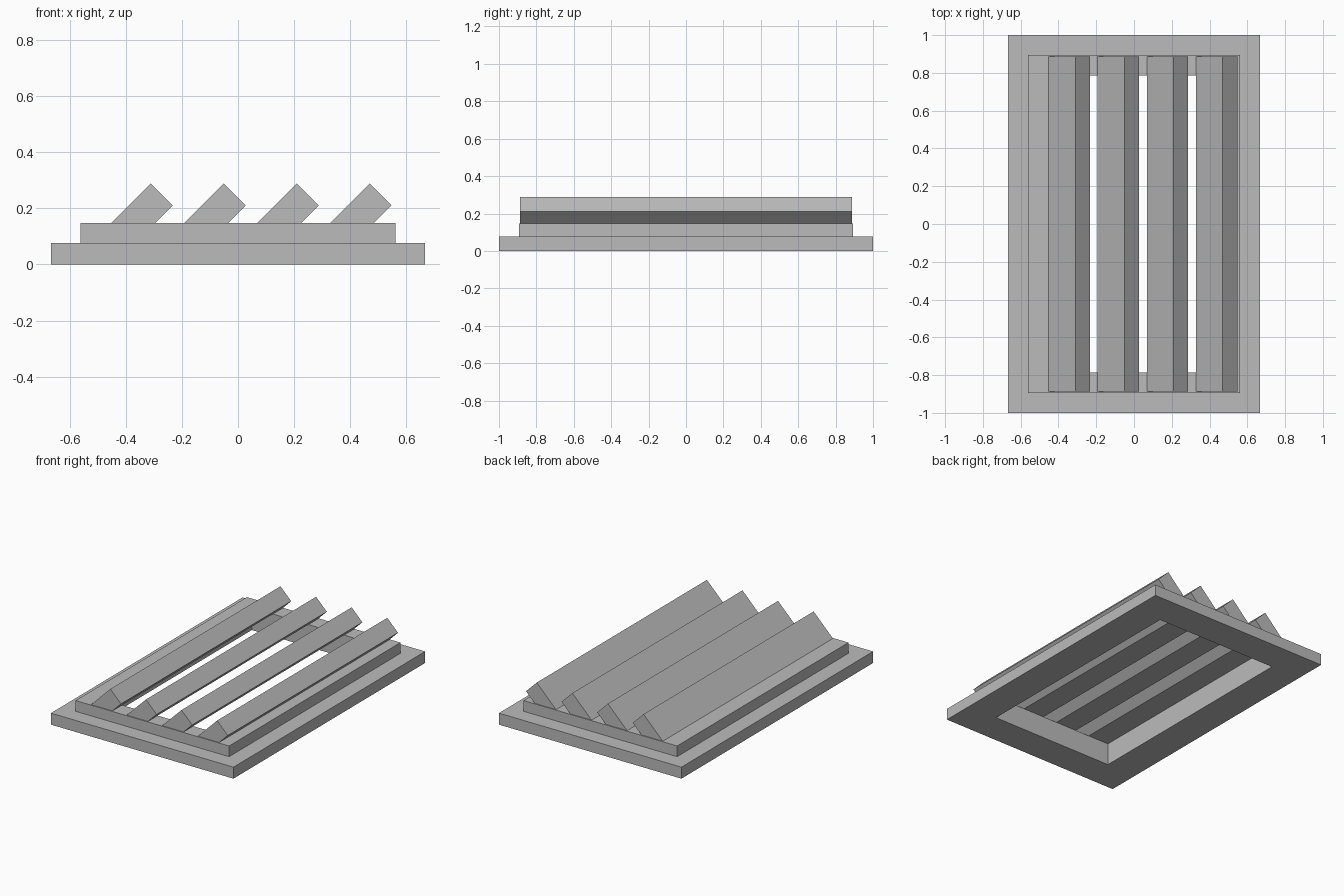
import bpy, bmesh

cube = bpy.data.objects.get("Cube")
if cube:
    bpy.data.objects.remove(cube, do_unlink=True)

grey = bpy.data.materials.new("plain_grey")
grey.use_nodes = True
grey.diffuse_color = (0.5, 0.5, 0.5, 1)
grey.node_tree.nodes["Principled BSDF"].inputs["Base Color"].default_value = grey.diffuse_color

OPENING = (0.45, 0.787)   # half size of the hole through both frame tiers
BASE_TOP, CURB_TOP = 0.076, 0.147


def finish(bm, name):
    bmesh.ops.recalc_face_normals(bm, faces=bm.faces)
    mesh = bpy.data.meshes.new(name)
    bm.to_mesh(mesh)
    bm.free()
    mesh.materials.append(grey)
    obj = bpy.data.objects.new(name, mesh)
    bpy.context.collection.objects.link(obj)
    return obj


def extrude(bm, faces, offset):
    """Extrude faces into a closed solid, keeping the starting faces as a cap."""
    result = bmesh.ops.extrude_face_region(bm, geom=faces, use_keep_orig=True)
    verts = [g for g in result["geom"] if isinstance(g, bmesh.types.BMVert)]
    bmesh.ops.translate(bm, verts=verts, vec=offset)


def frame(name, half_x, half_y, bottom, top):
    """Rectangular ring with straight walls around the opening."""
    bm = bmesh.new()
    corners = [(-1, -1), (1, -1), (1, 1), (-1, 1)]
    rings = [[bm.verts.new((sx * hx, sy * hy, bottom)) for sx, sy in corners]
             for hx, hy in ((half_x, half_y), OPENING)]
    outer, inner = rings
    faces = []
    for i in range(4):
        j = (i + 1) % 4
        faces.append(bm.faces.new((outer[i], outer[j], inner[j], inner[i])))
    extrude(bm, faces, (0, 0, top - bottom))
    return finish(bm, name)


def slat(name, left):
    """Leaning louvre with square upper edge and flat foot."""
    profile = [(0, 0), (0.156, 0), (0.219, 0.063), (0.141, 0.141)]
    length = 1.776
    bm = bmesh.new()
    verts = [bm.verts.new((left + x, -length / 2, CURB_TOP + z)) for x, z in profile]
    extrude(bm, [bm.faces.new(verts)], (0, length, 0))
    return finish(bm, name)


# Stepped frame
frame("base_frame", 0.667, 1.0, 0, BASE_TOP)
frame("raised_frame", 0.561, 0.894, BASE_TOP, CURB_TOP)

# Row of leaning slats
for i in range(4):
    slat(f"slat_{i + 1}", -0.452 + i * 0.26)
